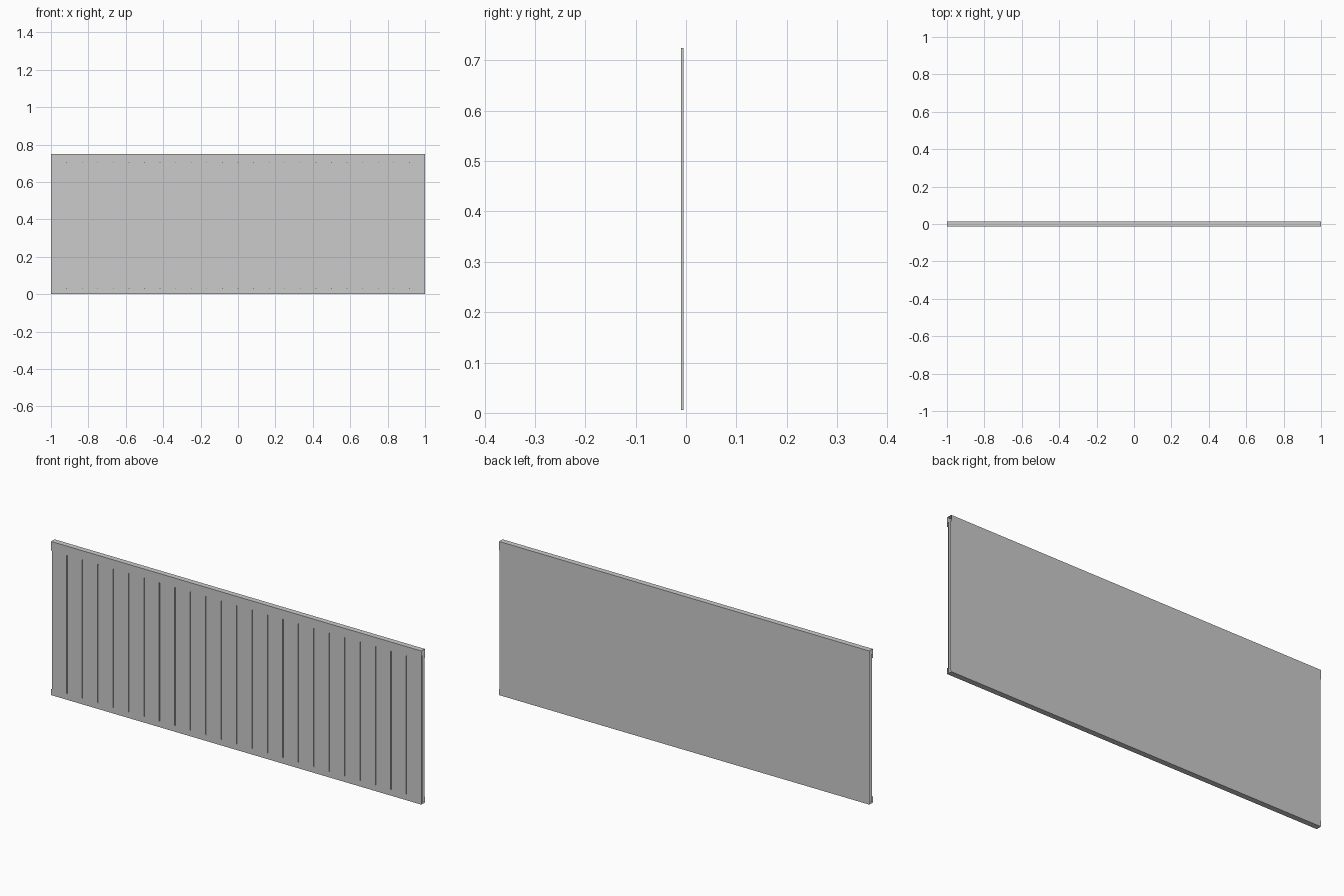
import bpy

if "Cube" in bpy.data.objects:
    bpy.data.objects.remove(bpy.data.objects["Cube"])

W = 1.0          # half width
D = 0.0135       # half depth of the rails
H = 0.75         # total height


def mesh_object(name, verts, faces):
    mesh = bpy.data.meshes.new(name)
    mesh.from_pydata(verts, [], faces)
    obj = bpy.data.objects.new(name, mesh)
    bpy.context.collection.objects.link(obj)
    return obj


def sheet_along_x(name, profile):
    """Open thin sheet: a (y, z) profile swept across the width."""
    verts = [(x, y, z) for x in (-W, W) for y, z in profile]
    n = len(profile)
    return mesh_object(name, verts, [(i, i + 1, n + i + 1, n + i) for i in range(n - 1)])


def sheet_along_z(name, profile, z0, z1):
    """Open thin sheet: an (x, y) profile swept upwards."""
    verts = [(x, y, z) for z in (z0, z1) for x, y in profile]
    n = len(profile)
    return mesh_object(name, verts, [(i, i + 1, n + i + 1, n + i) for i in range(n - 1)])


# Folded rails with open ends
sheet_along_x("top_rail", [(D, 0.705), (D, H), (-D, H), (-D, 0.705)])
sheet_along_x("bottom_rail", [(-D, 0.03), (-D, 0), (D, 0), (D, 0.03)])

# Front sheet pressed with narrow vertical grooves
FRONT, FLOOR, GAP, COUNT = -0.0095, -0.005, 0.002, 24
pitch = 2 * W / COUNT
profile = []
for i in range(COUNT):
    a, b = -W + i * pitch, -W + (i + 1) * pitch
    profile += [(a, FLOOR), (a + GAP, FLOOR), (a + GAP, FRONT),
                (b - GAP, FRONT), (b - GAP, FLOOR)]
profile.append((W, FLOOR))
sheet_along_z("grooved_front_sheet", profile, 0.006, 0.724)

# Plain back sheet
sheet_along_z("back_sheet", [(W, 0.0095), (-W, 0.0095)], 0.006, 0.724)
